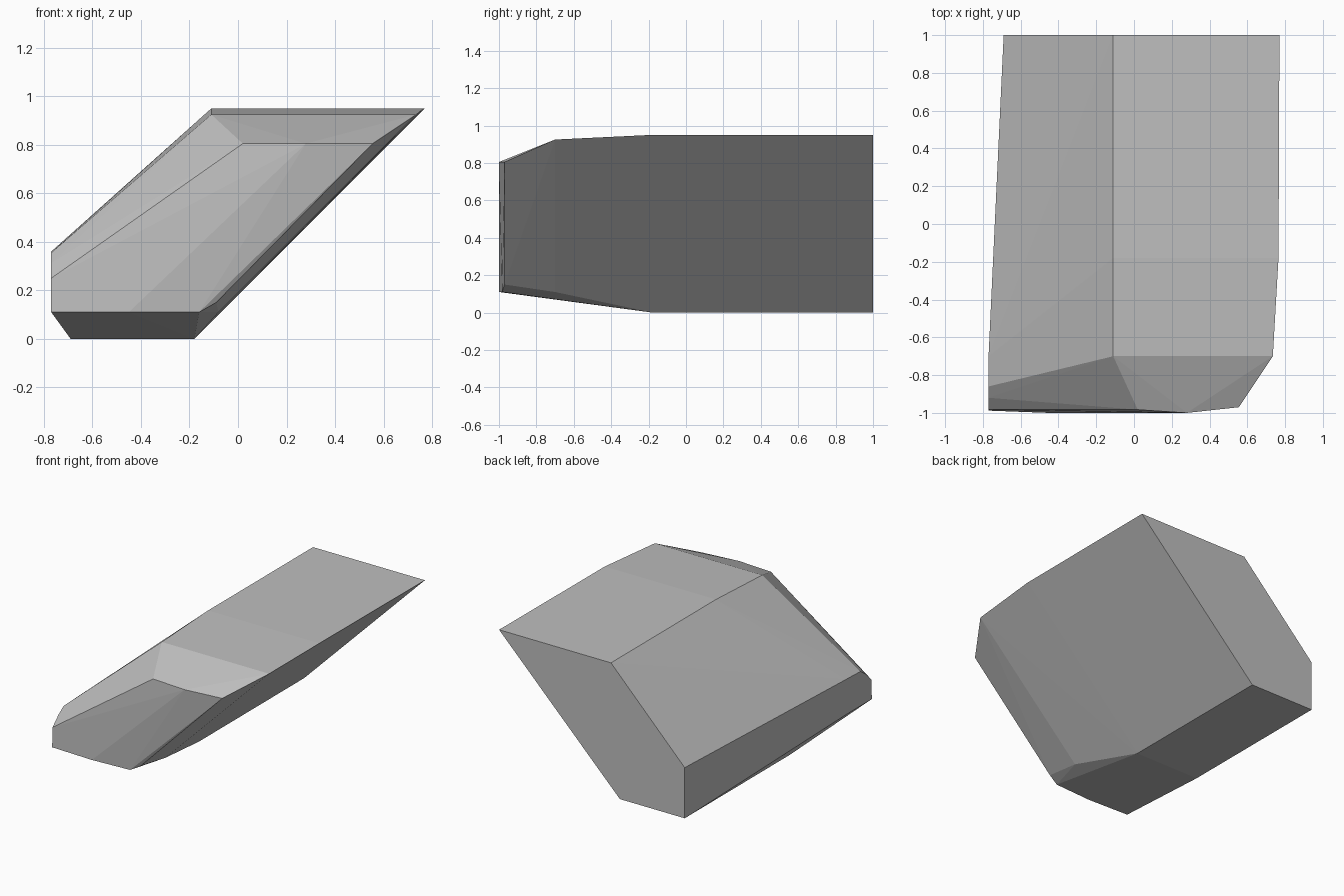
import bpy, bmesh

if "Cube" in bpy.data.objects:
    bpy.data.objects.remove(bpy.data.objects["Cube"])

# One flat grey for the whole block
grey = bpy.data.materials.new("light_grey")
grey.diffuse_color = (0.52, 0.52, 0.52, 1.0)
grey.use_nodes = True
grey.node_tree.nodes["Principled BSDF"].inputs["Base Color"].default_value = grey.diffuse_color


def hull_part(name, sections, material):
    """Convex faceted solid from (y, [(x, z), ...]) cross-sections."""
    bm = bmesh.new()
    for y, profile in sections:
        for x, z in profile:
            bm.verts.new((x, y, z))
    res = bmesh.ops.convex_hull(bm, input=bm.verts[:])
    junk = [v for v in bm.verts if not v.link_faces]
    bmesh.ops.delete(bm, geom=junk, context='VERTS')
    bmesh.ops.dissolve_limit(bm, angle_limit=0.005, verts=bm.verts[:], edges=bm.edges[:])
    bmesh.ops.recalc_face_normals(bm, faces=bm.faces[:])
    mesh = bpy.data.meshes.new(name)
    bm.to_mesh(mesh)
    bm.free()
    mesh.materials.append(material)
    obj = bpy.data.objects.new(name, mesh)
    bpy.context.collection.objects.link(obj)
    return obj


sections = [
    # flat back end
    (1.0, [(0.77, 0.95), (-0.11, 0.95), (-0.69, 0.36), (-0.69, 0.0), (-0.18, 0.0)]),
    # end of the level top and bottom
    (-0.18, [(0.765, 0.95), (-0.11, 0.95), (-0.69, 0.0), (-0.18, 0.0)]),
    # start of the nose taper
    (-0.70, [(0.735, 0.925), (-0.11, 0.925), (-0.77, 0.36), (-0.77, 0.11), (-0.08, 0.11)]),
    # bevel at the left shoulder
    (-0.86, [(-0.77, 0.355)]),
    (-0.92, [(-0.77, 0.312)]),
    # gently bowed nose
    (-0.97, [(0.555, 0.805), (-0.09, 0.15)]),
    (-0.983, [(0.02, 0.805), (-0.77, 0.25), (-0.16, 0.11)]),
    (-0.988, [(-0.77, 0.11)]),
    (-1.0, [(0.28, 0.805), (-0.45, 0.11)]),
]
hull_part("slanted_rock_block", sections, grey)
